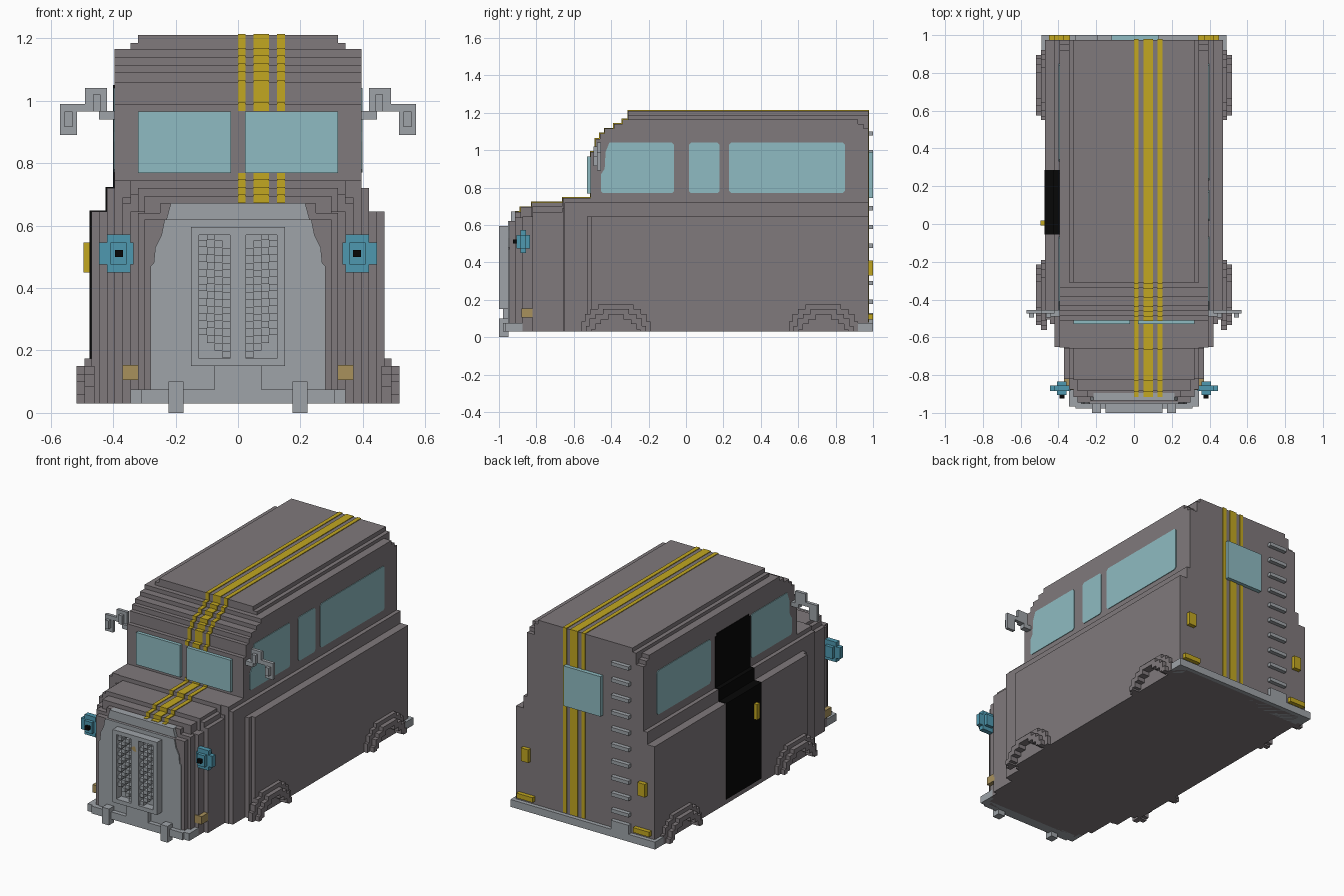
import bpy, bmesh

cube = bpy.data.objects.get("Cube")
if cube:
    bpy.data.objects.remove(cube, do_unlink=True)


def material(name, srgb):
    lin = [(c / 12.92 if c <= 0.04045 else ((c + 0.055) / 1.055) ** 2.4) for c in srgb]
    m = bpy.data.materials.new(name)
    m.use_nodes = True
    m.diffuse_color = (*lin, 1)
    bsdf = next(n for n in m.node_tree.nodes if n.type == 'BSDF_PRINCIPLED')
    bsdf.inputs["Base Color"].default_value = (*lin, 1)
    return m


BODY = material("body grey", (0.50, 0.475, 0.485))
SILVER = material("silver trim", (0.62, 0.64, 0.66))
YELLOW = material("stripe yellow", (0.76, 0.655, 0.13))
GLASS = material("window glass", (0.56, 0.735, 0.76))
BLUE = material("headlight blue", (0.31, 0.60, 0.69))
BLACK = material("door black", (0.03, 0.03, 0.03))
AMBER = material("lamp amber", (0.66, 0.57, 0.36))


def finish(name, bm, mat):
    bmesh.ops.recalc_face_normals(bm, faces=bm.faces)
    me = bpy.data.meshes.new(name)
    bm.to_mesh(me)
    bm.free()
    me.materials.append(mat)
    ob = bpy.data.objects.new(name, me)
    bpy.context.collection.objects.link(ob)


def add_prism(bm, pts, axis, a, b):
    """Extrude a 2D outline along x or y from a to b."""
    def place(p, d):
        return (d, p[0], p[1]) if axis == 'x' else (p[0], d, p[1])
    lo = [bm.verts.new(place(p, a)) for p in pts]
    hi = [bm.verts.new(place(p, b)) for p in pts]
    bm.faces.new(lo)
    bm.faces.new(hi[::-1])
    for i in range(len(pts)):
        j = (i + 1) % len(pts)
        bm.faces.new((lo[i], hi[i], hi[j], lo[j]))


def rect(u0, u1, v0, v1, c=0.0):
    """Rectangle outline, with cut corners if c > 0."""
    if not c:
        return [(u0, v0), (u1, v0), (u1, v1), (u0, v1)]
    return [(u0 + c, v0), (u1 - c, v0), (u1, v0 + c), (u1, v1 - c),
            (u1 - c, v1), (u0 + c, v1), (u0, v1 - c), (u0, v0 + c)]


def boxes(name, mat, rows, mirror=False):
    """Rows of x0, x1, y0, y1, z0, z1 joined in one part."""
    bm = bmesh.new()
    for x0, x1, y0, y1, z0, z1 in rows:
        add_prism(bm, rect(x0, x1, z0, z1), 'y', y0, y1)
        if mirror:
            add_prism(bm, rect(-x1, -x0, z0, z1), 'y', y0, y1)
    finish(name, bm, mat)


def prisms(name, mat, outlines, axis, a, b, mirror=False):
    bm = bmesh.new()
    for pts in outlines:
        add_prism(bm, pts, axis, a, b)
        if mirror:
            add_prism(bm, pts, axis, -b, -a)
    finish(name, bm, mat)


BACK = 0.975

# Lower body, narrowing in steps towards the hood
boxes("lower_body", BODY, [(-w, w, y, BACK, 0.03, z) for w, y, z in (
    (0.47, -0.505, 0.645), (0.445, -0.53, 0.645), (0.42, -0.65, 0.72), (0.395, -0.655, 0.745))])

# Hood: nested stepped slices (half width, front, top)
HOOD = [(0.37, -0.66, 0.69), (0.345, -0.66, 0.745), (0.37, -0.82, 0.67), (0.345, -0.82, 0.70),
        (0.32, -0.825, 0.72), (0.345, -0.875, 0.645), (0.30, -0.885, 0.695),
        (0.32, -0.915, 0.64), (0.25, -0.915, 0.67), (0.30, -0.945, 0.62)]
boxes("hood", BODY, [(-w, w, y, -0.5, 0.03, z) for w, y, z in HOOD])

# Cab and roof: steps above the windscreen (half width, front, back, top)
CAB = [(0.395, -0.51, BACK, 0.99), (0.395, -0.485, BACK, 1.06), (0.395, -0.46, BACK, 1.09),
       (0.395, -0.435, BACK, 1.115), (0.395, -0.385, 0.95, 1.14), (0.395, -0.34, 0.92, 1.165),
       (0.345, -0.31, BACK, 1.185), (0.32, -0.31, BACK, 1.21)]
boxes("cab_and_roof", BODY, [(-w, w, y0, y1, 0.70, z) for w, y0, y1, z in CAB])

# Stripes follow the hood, roof and back steps as thin skins
e = 0.004
rows = []
for x0, x1 in ((0.0, 0.024), (0.05, 0.10), (0.125, 0.15)):
    for w, y, z in HOOD:
        if w != 0.37 and y > -0.9:
            rows.append((x0, x1, y - e, -0.505, z - 0.03, z + e))
    rows.append((x0, x1, -0.915, -0.88, 0.65, 0.67 + e))
    rows.append((x0, x1, -0.51 - e, -0.50, 0.74, 0.768))
    for w, y0, y1, z in CAB:
        rows.append((x0, x1, y0 - e, y1, 0.967, z + e))
    rows.append((x0, x1, BACK - 0.01, BACK + e, 0.08, 1.21 + e))
boxes("stripes", YELLOW, rows)

# Windows
boxes("windscreen", GLASS, [(0.022, 0.32, -0.53, -0.505, 0.768, 0.965)], mirror=True)
boxes("rear_window", GLASS, [(-0.12, 0.13, BACK, 1.0, 0.745, 0.99)])
FRONT_WIN = [(-0.455, 0.78), (-0.445, 0.77), (-0.075, 0.77), (-0.065, 0.78), (-0.065, 1.03),
             (-0.075, 1.04), (-0.41, 1.04), (-0.43, 0.99), (-0.435, 0.90), (-0.455, 0.87)]
prisms("left_windows", GLASS, [FRONT_WIN, rect(0.015, 0.18, 0.77, 1.04, 0.012),
                               rect(0.23, 0.85, 0.77, 1.04, 0.012)], 'x', 0.39, 0.399)
prisms("right_windows", GLASS, [FRONT_WIN, rect(0.33, 0.85, 0.77, 1.04, 0.012)],
       'x', -0.399, -0.39)

# Side door wraps over the stepped right flank
boxes("side_door", BLACK, [(-0.475, -0.39, -0.055, 0.285, 0.06, 0.649),
                           (-0.425, -0.39, -0.055, 0.285, 0.64, 0.724),
                           (-0.40, -0.38, -0.055, 0.285, 0.72, 1.035),
                           (-0.40, -0.38, -0.04, 0.27, 1.03, 1.05)])
boxes("door_handle", YELLOW, [(-0.495, -0.47, -0.008, 0.018, 0.45, 0.545)])


# Wheel arches: stepped rims in two layers
def arch(c, r, top, t):
    """Stepped arch outline around y = c."""
    outer = [(r, 0.03), (r, top - 0.09), (r - 0.02, top - 0.09), (r - 0.02, top - 0.05),
             (r - 0.05, top - 0.05), (r - 0.05, top - 0.025), (r - 0.09, top - 0.025), (r - 0.09, top)]
    inner = [(u - t, v - t if v > 0.03 else v) for u, v in outer]
    inner[1:2] = [(r - t, max(0.04, top - 0.09 - t))]
    inner[2:3] = [(r - 0.02 - t, max(0.04, top - 0.09 - t))]
    right = outer
    left = [(-u, v) for u, v in reversed(outer)]
    hole = [(-u, v) for u, v in inner] + list(reversed(inner))
    return [(c + u, v) for u, v in right + left + hole]


CENTRES = (-0.375, 0.735)
prisms("arch_rims", BODY, [arch(c, 0.185, 0.175, 0.045) for c in CENTRES], 'x', 0.46, 0.492, True)
prisms("arch_lips", BODY, [arch(c, 0.16, 0.15, 0.03) for c in CENTRES], 'x', 0.46, 0.518, True)

# Grille surround
half = [(0.28, 0.03), (0.28, 0.47), (0.27, 0.48), (0.265, 0.53), (0.245, 0.57), (0.235, 0.62)]
prisms("grille_surround", SILVER, [half + [(-u, v) for u, v in reversed(half)]], 'y', -0.952, -0.90)
prisms("grille_crown", SILVER, [[(0.235, 0.60), (0.215, 0.672), (-0.215, 0.672), (-0.235, 0.60)]],
       'y', -0.935, -0.895)

# Grille frame and stair-stepped slats
boxes("grille_frame", SILVER, [(0.125, 0.15, -1, -0.95, 0.15, 0.595), (0, 0.025, -1, -0.95, 0.15, 0.595),
                               (0, 0.15, -1, -0.95, 0.15, 0.175), (0, 0.15, -1, -0.95, 0.57, 0.595)], True)
slats = []
for k in range(8):
    for s in range(4):
        z = 0.20 + 0.047 * k + 0.0245 * (s - 1)
        if 0.17 < z < 0.56:
            slats.append((0.025 + 0.025 * s, 0.05 + 0.025 * s, -0.985, -0.95, z, z + 0.023))
boxes("grille_slats", SILVER, slats, True)
prisms("grille_stud", AMBER, [rect(-0.023, 0.023, 0.50, 0.545, 0.013)], 'y', -1.0, -0.99)

# Bumpers
boxes("front_bumper", SILVER, [(0, 0.31, -0.978, -0.90, 0.03, 0.075), (0, 0.345, -0.965, -0.86, 0.03, 0.075),
                               (0, 0.075, -0.978, -0.94, 0.03, 0.15),
                               (0.175, 0.222, -1, -0.95, 0, 0.10)], True)
boxes("rear_bumper", SILVER, [(-0.49, 0.49, 0.90, 1.0, 0.03, 0.075), (-0.31, -0.19, 0.96, 1.0, 0.03, 0.13)])

# Ladder rungs on the back
boxes("ladder_rungs", SILVER, [(-0.31, -0.19, BACK, 1.0, 0.178 + 0.1 * i, 0.20 + 0.1 * i) for i in range(10)])

# Lights
boxes("headlights", BLUE, [(0.345, 0.42, -0.885, -0.855, 0.45, 0.572), (0.335, 0.445, -0.885, -0.855, 0.475, 0.545),
                           (0.357, 0.408, -0.905, -0.835, 0.475, 0.545)], True)
boxes("headlight_bulbs", BLACK, [(0.368, 0.394, -0.925, -0.90, 0.50, 0.522)], True)
boxes("front_lamps", AMBER, [(0.318, 0.37, -0.88, -0.81, 0.105, 0.153)], True)
boxes("tail_lights", YELLOW, [(0.37, 0.42, BACK, 1.0, 0.33, 0.41),
                              (0.34, 0.45, BACK, 1.0, 0.095, 0.125)], True)

# Side mirrors on cranked arms
boxes("side_mirrors", SILVER, [(0.39, 0.445, -0.49, -0.455, 0.94, 0.967), (0.42, 0.49, -0.475, -0.455, 0.965, 1.04),
                               (0.44, 0.465, -0.495, -0.455, 0.965, 1.02), (0.47, 0.57, -0.475, -0.455, 0.965, 0.99),
                               (0.515, 0.57, -0.475, -0.455, 0.89, 0.99),
                               (0.53, 0.555, -0.495, -0.47, 0.915, 0.965)], True)
